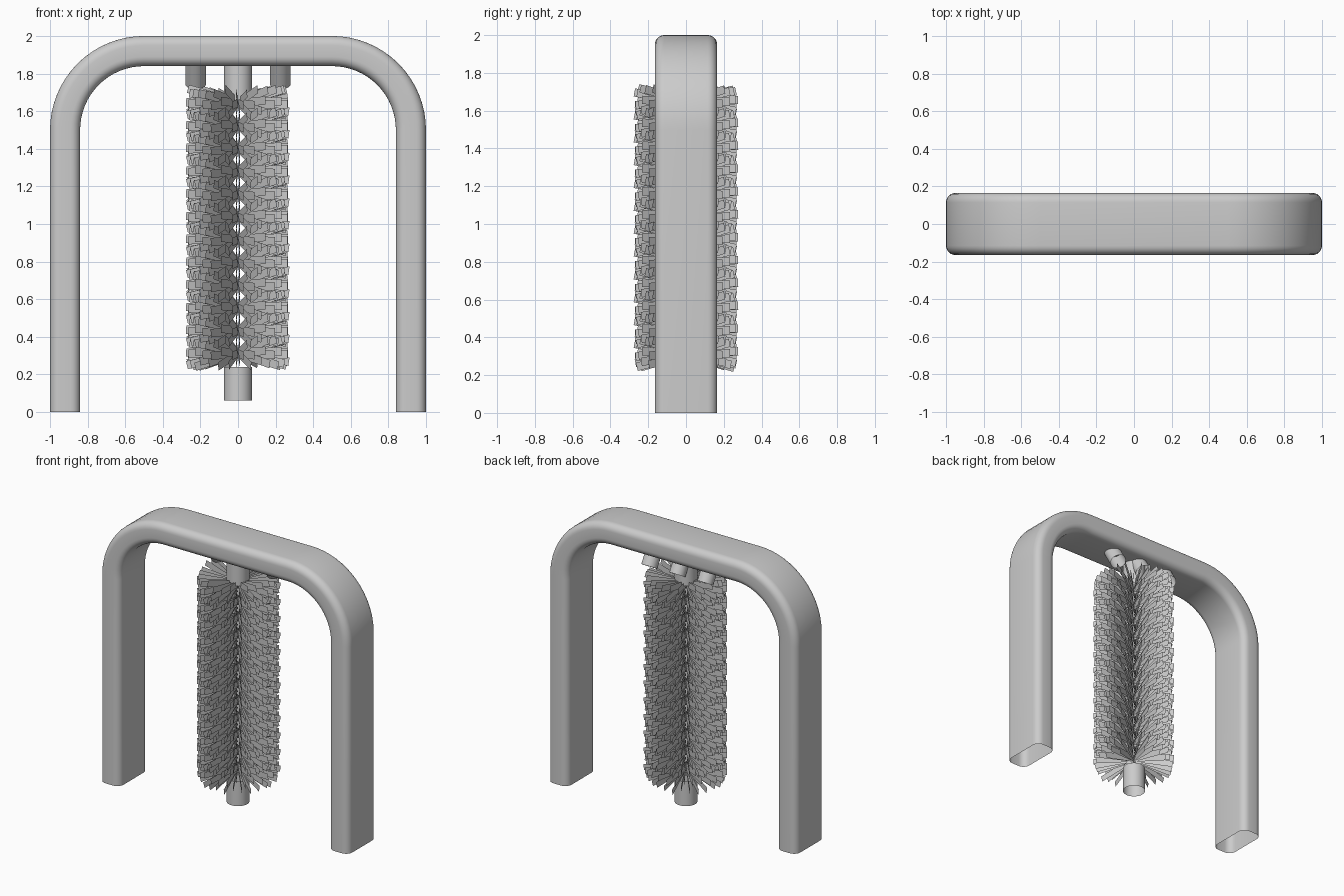
import bpy, bmesh, math, random
from mathutils import Vector

random.seed(4)
cube = bpy.data.objects.get("Cube")
if cube:
    bpy.data.objects.remove(cube, do_unlink=True)

grey = bpy.data.materials.new("plain_grey")
grey.use_nodes = True
colour = (0.6, 0.6, 0.6, 1)
grey.diffuse_color = colour
grey.node_tree.nodes["Principled BSDF"].inputs["Base Color"].default_value = colour


def finish(name, bm, smooth):
    mesh = bpy.data.meshes.new(name)
    for face in bm.faces:
        face.smooth = smooth
    bm.to_mesh(mesh)
    bm.free()
    mesh.materials.append(grey)
    obj = bpy.data.objects.new(name, mesh)
    bpy.context.collection.objects.link(obj)
    return obj


def sweep(name, rings):
    """Open-ended tube through a list of equal rings of points."""
    bm = bmesh.new()
    loops = [[bm.verts.new(p) for p in ring] for ring in rings]
    for a, b in zip(loops, loops[1:]):
        for i in range(len(a)):
            j = (i + 1) % len(a)
            bm.faces.new((a[i], a[j], b[j], b[i]))
    bmesh.ops.recalc_face_normals(bm, faces=bm.faces)
    return finish(name, bm, True)


def pipe(name, start, end, radius, sides=32):
    start, end = Vector(start), Vector(end)
    axis = (end - start).normalized()
    side = Vector((1, 0, 0))
    other = axis.cross(side)
    turns = [2 * math.pi * i / sides for i in range(sides)]
    return sweep(name, [[c + radius * (side * math.cos(t) + other * math.sin(t))
                         for t in turns] for c in (start, end)])


# Arch frame: rounded rectangle swept up, over and down
half_w, half_d, corner, bend = 0.08, 0.165, 0.05, 0.42
section = []
for k, (sx, sy) in enumerate([(1, 1), (-1, 1), (-1, -1), (1, -1)]):
    for s in range(7):
        t = math.pi / 2 * (k + s / 6)
        section.append((sx * (half_w - corner) + corner * math.cos(t),
                        sy * (half_d - corner) + corner * math.sin(t)))

path = [(Vector((-0.92, 0, 0)), Vector((-1, 0, 0)))]
for cx, first in ((-0.5, math.pi), (0.5, math.pi / 2)):
    for s in range(17):
        t = first - math.pi / 2 * s / 16
        normal = Vector((math.cos(t), 0, math.sin(t)))
        path.append((Vector((cx, 0, 1.5)) + normal * bend, normal))
path.append((Vector((0.92, 0, 0)), Vector((1, 0, 0))))
sweep("arch_frame", [[p + n * u + Vector((0, v, 0)) for u, v in section]
                     for p, n in path])

# Shaft stubs above and below the brush
pipe("upper_shaft", (0, 0, 1.87), (0, 0, 1.66), 0.075)
pipe("lower_shaft", (0, 0, 0.24), (0, 0, 0.06), 0.075)

# Slanted nozzles under the top bar
for name, x in (("right", -0.225), ("middle", 0), ("left", 0.225)):
    pipe(name + "_nozzle", (x, 0.02, 1.88), (x, 0.10, 1.745), 0.055)

# Brush: one fan of flat bristles, repeated down the axis
bm = bmesh.new()
count, half_h = 84, 0.022
for i in range(count):
    turn = 2 * math.pi * (i + 0.5) / count
    tilt = (i % 3 - 1) * 0.22 + random.uniform(-0.06, 0.06)
    out = Vector((math.cos(turn), math.sin(turn), 0))
    up = Vector((0, 0, 1))
    along = out * math.cos(tilt) + up * math.sin(tilt)
    across = up * math.cos(tilt) - out * math.sin(tilt)
    reach = random.uniform(0.265, 0.28)
    base = Vector((0, 0, 1.644))
    bm.faces.new([bm.verts.new(base + along * r + across * h)
                  for r, h in ((0, -half_h), (reach, -half_h),
                               (reach, half_h), (0, half_h))])
brush = finish("brush_bristles", bm, False)
rows = brush.modifiers.new("rows", "ARRAY")
rows.count = 12
rows.use_relative_offset = False
rows.use_constant_offset = True
rows.constant_offset_displace = (0, 0, -0.121)
